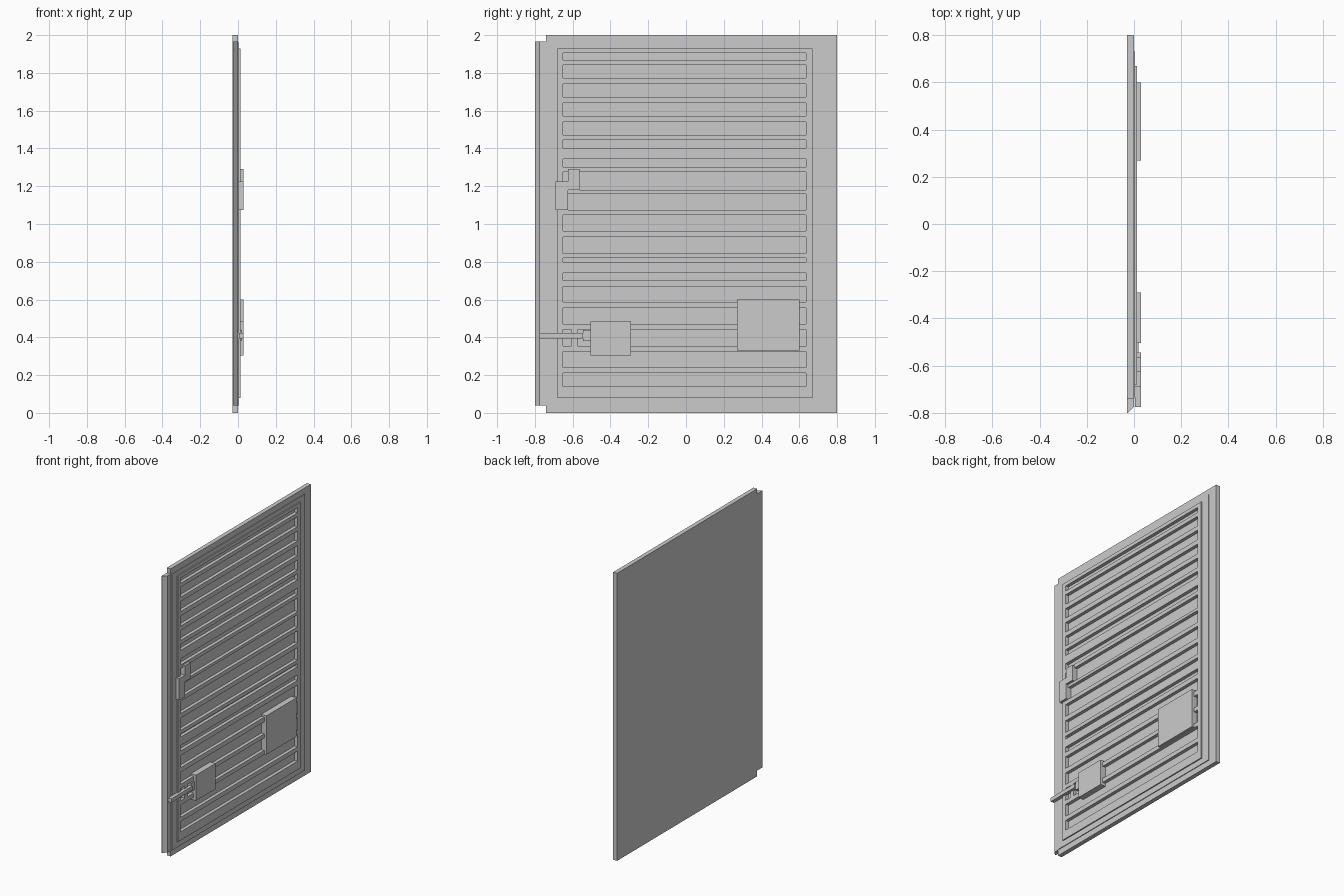
import bpy, bmesh

cube = bpy.data.objects.get("Cube")
if cube:
    bpy.data.objects.remove(cube, do_unlink=True)

grey = bpy.data.materials.new("grey metal")
grey.use_nodes = True
COLOUR = (0.6, 0.6, 0.6, 1)
grey.diffuse_color = COLOUR
grey.node_tree.nodes["Principled BSDF"].inputs["Base Color"].default_value = COLOUR


def finish(name, bm):
    bmesh.ops.recalc_face_normals(bm, faces=bm.faces)
    mesh = bpy.data.meshes.new(name)
    bm.to_mesh(mesh)
    bm.free()
    mesh.materials.append(grey)
    obj = bpy.data.objects.new(name, mesh)
    bpy.context.collection.objects.link(obj)
    return obj


def add_box(bm, x, y, z):
    verts = bmesh.ops.create_cube(bm, size=1)["verts"]
    for v in verts:
        v.co = [r[0] if c < 0 else r[1] for c, r in zip(v.co, (x, y, z))]
    return verts


def box(name, x, y, z, taper=0):
    """Box from ranges; taper narrows the +x face along y."""
    bm = bmesh.new()
    for v in add_box(bm, x, y, z):
        if v.co.x == max(x):
            v.co.y += taper if v.co.y < sum(y) / 2 else -taper
    return finish(name, bm)


def prism(name, points, vector):
    bm = bmesh.new()
    face = bm.faces.new([bm.verts.new(p) for p in points])
    ext = bmesh.ops.extrude_face_region(bm, geom=[face], use_keep_orig=True)
    moved = [g for g in ext["geom"] if isinstance(g, bmesh.types.BMVert)]
    bmesh.ops.translate(bm, verts=moved, vec=vector)
    return finish(name, bm)


# Door leaf and its two stepped inner panels
leaf = box("door_leaf", (-0.03, 0), (-0.74, 0.8), (0, 2))
step = box("outer_step", (-0.005, 0.005), (-0.735, 0.73), (0.04, 1.96))
panel = box("ribbed_panel", (-0.005, 0.013), (-0.68, 0.67), (0.08, 1.93))

# Bevelled closing edge, shorter than the leaf
edge = [(-0.03, -0.8), (-0.025, -0.8), (0, -0.775), (0, -0.74), (-0.03, -0.74)]
prism("closing_edge", [(x, y, 0.04) for x, y in edge], (0, 0, 1.925))

# Horizontal grooves: bottom and top of each
grooves = [(0.14, 0.21), (0.24, 0.326), (0.355, 0.442), (0.47, 0.554),
           (0.586, 0.67), (0.702, 0.74), (0.798, 0.819), (0.845, 0.93),
           (0.962, 1.047), (1.075, 1.16), (1.18, 1.275), (1.301, 1.343),
           (1.402, 1.444), (1.471, 1.54), (1.571, 1.64), (1.672, 1.741),
           (1.772, 1.841), (1.868, 1.905)]
bm = bmesh.new()
for z in grooves:
    add_box(bm, (-0.01, 0.05), (-0.65, 0.635), z)
cutter = finish("groove_cutter", bm)
cutter.hide_render = True
for obj in (leaf, step, panel):
    mod = obj.modifiers.new("grooves", "BOOLEAN")
    mod.object = cutter
    mod.operation = "DIFFERENCE"
    mod.solver = "EXACT"
    bpy.context.view_layer.objects.active = obj
    bpy.ops.object.modifier_apply(modifier=mod.name)
bpy.data.objects.remove(cutter, do_unlink=True)

# Lower cover plate with sloped sides
box("cover_base", (-0.01, 0.02), (0.27, 0.6), (0.33, 0.6))
box("cover_plate", (0.02, 0.03), (0.27, 0.6), (0.33, 0.6), taper=0.03)

# Bolt lock
box("lock_case", (-0.01, 0.03), (-0.505, -0.29), (0.305, 0.483))
box("lock_neck", (-0.01, 0.02), (-0.545, -0.5), (0.38, 0.44))
box("bolt", (0.005, 0.03), (-0.775, -0.545), (0.395, 0.422))
box("bolt_guide", (-0.01, 0.013), (-0.605, -0.575), (0.355, 0.442))

# Stepped latch handle
handle = [(-0.69, 1.075), (-0.625, 1.075), (-0.625, 1.18), (-0.565, 1.18),
          (-0.565, 1.29), (-0.625, 1.29), (-0.625, 1.225), (-0.69, 1.225)]
prism("latch_handle", [(-0.01, y, z) for y, z in handle], (0.04, 0, 0))
